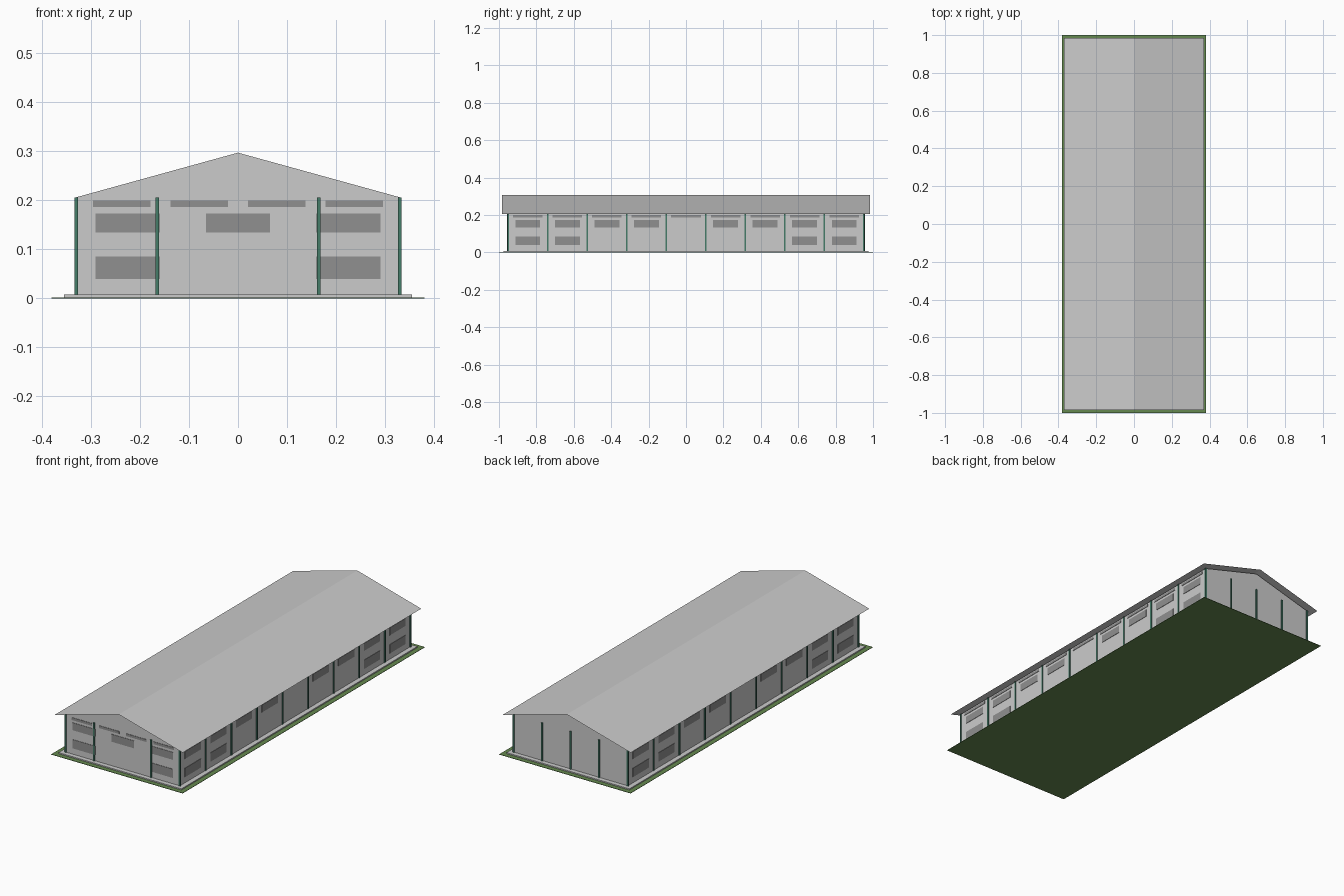
import bpy, bmesh

if "Cube" in bpy.data.objects:
    bpy.data.objects.remove(bpy.data.objects["Cube"])

WX, WY = 0.33, 0.951          # wall half sizes
BASE, EAVE, PEAK = 0.008, 0.206, 0.297
BAYS = 9
STEP = 2 * WY / BAYS


def material(name, rgb):
    m = bpy.data.materials.new(name)
    m.diffuse_color = (*rgb, 1)
    m.use_nodes = True
    m.node_tree.nodes["Principled BSDF"].inputs["Base Color"].default_value = m.diffuse_color
    return m


GREEN = material("grass_green", (0.13, 0.25, 0.08))
STEEL = material("dark_green_steel", (0.06, 0.20, 0.14))
GLASS = material("dark_grey", (0.28, 0.28, 0.28))


def finish(name, bm, mat=None):
    me = bpy.data.meshes.new(name)
    bm.to_mesh(me)
    bm.free()
    ob = bpy.data.objects.new(name, me)
    bpy.context.collection.objects.link(ob)
    if mat:
        me.materials.append(mat)
    return ob


def add_box(bm, x0, x1, y0, y1, z0, z1):
    vs = bmesh.ops.create_cube(bm, size=1)["verts"]
    for v in vs:
        v.co.x = x1 if v.co.x > 0 else x0
        v.co.y = y1 if v.co.y > 0 else y0
        v.co.z = z1 if v.co.z > 0 else z0


def boxes(name, items, mat=None):
    bm = bmesh.new()
    for b in items:
        add_box(bm, *b)
    return finish(name, bm, mat)


# lawn and concrete plinth
boxes("lawn", [(-0.38, 0.38, -1, 1, 0, 0.002)], GREEN)
boxes("plinth", [(-0.355, 0.355, -0.975, 0.975, 0.002, BASE)])

# walls: two gable ends joined by two long sides
bm = bmesh.new()
profile = [(-WX, BASE), (WX, BASE), (WX, EAVE), (0, PEAK), (-WX, EAVE)]
front = [bm.verts.new((x, -WY, z)) for x, z in profile]
back = [bm.verts.new((x, WY, z)) for x, z in profile]
bm.faces.new(front)
bm.faces.new(back[::-1])
for i, j in ((1, 2), (4, 0)):
    bm.faces.new((front[i], back[i], back[j], front[j]))
finish("walls", bm)

# thin overhanging roof sheet
bm = bmesh.new()
roof = [(-0.37, 0.205), (0, 0.306), (0.37, 0.205)]
a = [bm.verts.new((x, -0.985, z)) for x, z in roof]
b = [bm.verts.new((x, 0.985, z)) for x, z in roof]
for i in range(2):
    bm.faces.new((a[i], a[i + 1], b[i + 1], b[i]))
finish("roof", bm)


# posts along the sides and the two ends
def post(x, y, r=0.0035):
    return (x - r, x + r, y - r, y + r, BASE, EAVE)


boxes("side_posts", [post(s * WX, -WY + i * STEP, 0.004)
                     for s in (-1, 1) for i in range(BAYS + 1)], STEEL)
boxes("front_posts", [post(x, -WY - 0.002) for x in (-0.165, 0.165)], STEEL)
boxes("back_posts", [post(x, WY + 0.002) for x in (-0.165, 0, 0.165)], STEEL)

# window panels and vent strips, slightly proud of the wall
UPPER, LOWER, VENT = (0.134, 0.173), (0.039, 0.085), (0.186, 0.199)
D = 0.002


def on_front(x, w, z):
    return (x - w / 2, x + w / 2, -WY - D, -WY + D, *z)


def on_side(s, y, w, z):
    return (s * WX - D, s * WX + D, y - w / 2, y + w / 2, *z)


boxes("front_windows",
      [on_front(x, 0.131, UPPER) for x in (-0.225, 0, 0.225)]
      + [on_front(x, 0.131, LOWER) for x in (-0.225, 0.225)], GLASS)
boxes("front_vents", [on_front(x, 0.118, VENT)
                      for x in (-0.237, -0.079, 0.079, 0.237)], GLASS)

windows, vents = [], []
for s in (-1, 1):
    for i in range(BAYS):
        y = -WY + (i + 0.5) * STEP
        vents.append(on_side(s, y, 0.158, VENT))
        if i != 4:
            windows.append(on_side(s, y, 0.132, UPPER))
        if i in (0, 1, 7, 8):
            windows.append(on_side(s, y, 0.132, LOWER))
boxes("side_windows", windows, GLASS)
boxes("side_vents", vents, GLASS)
